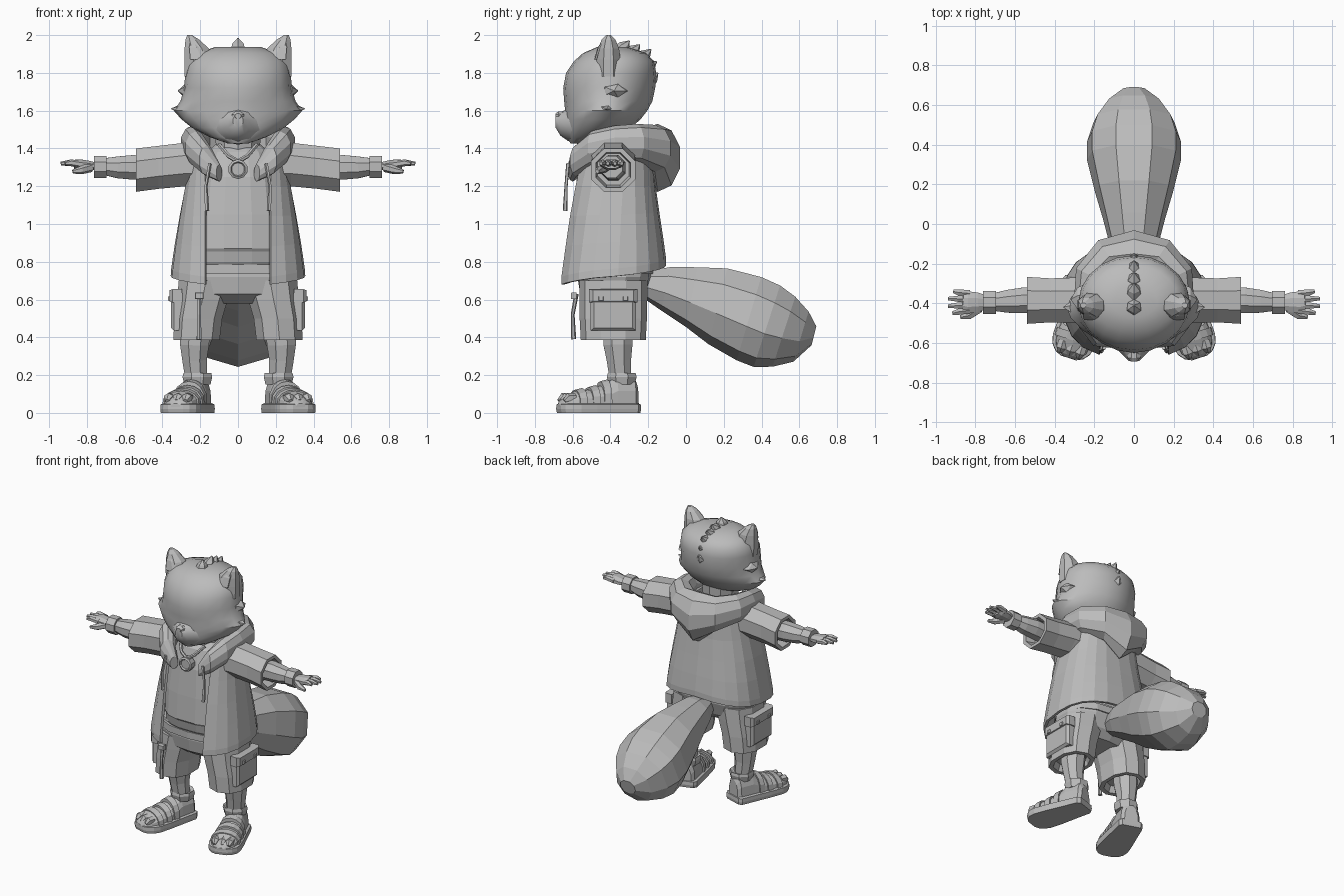
import bpy, bmesh, math
from mathutils import Vector

if "Cube" in bpy.data.objects:
    bpy.data.objects.remove(bpy.data.objects["Cube"])

grey = bpy.data.materials.new("plain grey")
grey.use_nodes = True
grey.diffuse_color = (0.5, 0.5, 0.5, 1)
grey.node_tree.nodes["Principled BSDF"].inputs["Base Color"].default_value = (0.5, 0.5, 0.5, 1)

X, Y, Z = Vector((1, 0, 0)), Vector((0, 1, 0)), Vector((0, 0, 1))


def section(c, u, v, a, b, n=10, p=1.0, phase=0.5):
    """Ring of n points round c; p below 1 is boxier, above 1 more pointed."""
    pts = []
    for i in range(n):
        t = math.tau * (i + phase) / n
        co, si = math.cos(t), math.sin(t)
        pts.append(Vector(c) + u * math.copysign(a * abs(co) ** p, co)
                   + v * math.copysign(b * abs(si) ** p, si))
    return pts


def loft(name, rings, mirror=False, closed=True, thick=0, smooth=0):
    bm = bmesh.new()
    rows = [[bm.verts.new(p) for p in r] for r in rings]
    n = len(rows[0])
    for lo, hi in zip(rows, rows[1:]):
        for i in range(n if closed else n - 1):
            j = (i + 1) % n
            bm.faces.new((lo[i], lo[j], hi[j], hi[i]))
    if closed:
        bm.faces.new(rows[0][::-1])
        bm.faces.new(rows[-1])
    bmesh.ops.recalc_face_normals(bm, faces=bm.faces)
    mesh = bpy.data.meshes.new(name)
    bm.to_mesh(mesh)
    bm.free()
    mesh.materials.append(grey)
    ob = bpy.data.objects.new(name, mesh)
    bpy.context.collection.objects.link(ob)
    if mirror:
        ob.modifiers.new("mirror", 'MIRROR').use_clip = True
    if thick:
        mod = ob.modifiers.new("thickness", 'SOLIDIFY')
        mod.thickness, mod.offset = thick, 0
    if smooth:
        bpy.ops.object.select_all(action='DESELECT')
        ob.select_set(True)
        bpy.context.view_layer.objects.active = ob
        bpy.ops.object.shade_smooth_by_angle(angle=math.radians(smooth))


def tube(name, pts, radii, n=6, mirror=False, flat=1.0):
    """Tapered limb along a path; flat squashes the section."""
    pts = [Vector(p) for p in pts]
    rings = []
    for i, p in enumerate(pts):
        d = (pts[min(i + 1, len(pts) - 1)] - pts[max(i - 1, 0)]).normalized()
        u = d.cross(Z if abs(d.z) < 0.8 else Y).normalized()
        rings.append(section(p, u, d.cross(u), radii[i], radii[i] * flat, n))
    loft(name, rings, mirror)


def stack(name, rows, n=12, p=0.85, **kw):
    """Horizontal rings given as z, half width, front y, back y."""
    loft(name, [section((0, (f + b) / 2, z), X, Y, w, (b - f) / 2, n, p)
                for z, w, f, b in rows], **kw)


def block(name, c, size, mirror=True, axis=X):
    """Box with a bevelled outer face."""
    u, v = (Y, Z) if axis == X else (X, Z)
    rings = [section(Vector(c) + axis * size[0] / 2 * e, u, v, size[1] * .707 * f, size[2] * .707 * f, 4)
             for e, f in ((-1, 1), (0.5, 1), (1, .85))]
    loft(name, rings, mirror)


# Head, narrow at the jaw and widest at the cheeks
loft("head", [section((0, (f + b) / 2, z), X, Y, w, (b - f) / 2, 20, p, 0) for z, w, f, b, p in
              ((1.425, .05, -.61, -.5, 1), (1.46, .15, -.63, -.39, 1.05), (1.51, .245, -.635, -.29, 1.15),
               (1.555, .3, -.64, -.24, 1.2), (1.6, .34, -.64, -.205, 1.25), (1.65, .305, -.645, -.178, 1.15),
               (1.72, .284, -.65, -.163, 1.05), (1.8, .28, -.635, -.158, 1), (1.86, .265, -.595, -.168, 1),
               (1.905, .22, -.545, -.21, 1), (1.937, .12, -.47, -.31, 1))], smooth=35)
loft("muzzle", [section((0, y, z), X, Z, a, b, 10) for y, z, a, b in
                ((-.56, 1.53, .17, .11), (-.625, 1.525, .095, .085), (-.665, 1.53, .055, .062),
                 (-.69, 1.545, .028, .035))], smooth=35)
loft("nose", [section((0, y, 1.572), X, Z, a, a * .75, 8) for y, a in
              ((-.64, .035), (-.675, .035), (-.692, .018))])
tube("neck", [(0, -.4, 1.36), (0, -.4, 1.54)], [.12, .13], 10)

# Ears, with hollowed fronts
loft("ear", [section(c, X, Y, a, b, 8) for c, a, b in
             (((.19, -.41, 1.78), .1, .07), ((.203, -.41, 1.87), .088, .068), ((.219, -.41, 1.93), .069, .06),
              ((.241, -.41, 1.975), .04, .04), ((.256, -.41, 2.0), .014, .014))], mirror=True)
loft("ear_hollow", [section(c, X, Y, a, .008, 5) for c, a in
                    (((.208, -.478, 1.87), .055), ((.23, -.46, 1.935), .035),
                     ((.25, -.43, 1.98), .008))], mirror=True)

# Cheek fur and the ridge of hair over the crown
for z, tip, y, r in ((1.595, .355, -.42, .07), (1.69, .318, -.38, .075)):
    tube("cheek_fur", [(.23, y, z + .015), (.285, y, z + .014), (tip, y, z + .015)],
         [r * 1.1, r * .8, .003], 5, True, .6)
for y, z, ty, tz in ((-.42, 1.92, -.41, 1.985), (-.35, 1.91, -.30, 1.97), (-.30, 1.89, -.245, 1.95),
                     (-.25, 1.86, -.185, 1.925), (-.22, 1.82, -.155, 1.86), (-.2, 1.76, -.148, 1.8)):
    tube("hair_tuft", [(0, y, z), (0, (y + ty) / 2, (z + tz) / 2), (0, ty, tz)], [.045, .034, .003], 6)

# Shirt
stack("shirt", [(.77, .24, -.57, -.22), (.8, .25, -.59, -.2), (.855, .25, -.602, -.2), (.87, .25, -.612, -.19),
                (1.05, .25, -.6, -.19), (1.25, .22, -.58, -.2), (1.38, .17, -.54, -.24),
                (1.43, .11, -.48, -.3)], n=16, p=.75)

# Open jacket, drawn as one half and mirrored
rows = []
for zf, zb, w, f, b in ((.68, .78, .348, -.67, -.115), (.72, .82, .345, -.67, -.115), (.88, .93, .325, -.65, -.13),
                        (1.04, 1.06, .3, -.63, -.15), (1.2, 1.2, .272, -.605, -.17),
                        (1.32, 1.34, .25, -.585, -.18), (1.41, 1.43, .17, -.52, -.23)):
    start = math.asin(min(.95, (.17 / w) ** (1 / .8)))
    row = []
    for i in range(10):
        t = start + (math.pi - start) * i / 9
        x = w * max(0, math.sin(t)) ** .8 if i < 9 else 0
        k = math.copysign(abs(math.cos(t)) ** .75, math.cos(t))
        row.append(Vector((x, (f + b) / 2 - (b - f) / 2 * k, zf + (zb - zf) * i / 9)))
    rows.append(row)
loft("jacket", rows, mirror=True, closed=False, thick=.018)

# Hood lying round the neck and hanging in a point behind
path = [((.10, -.6, 1.27), .03, .045), ((.165, -.58, 1.335), .055, .082), ((.222, -.50, 1.4), .062, .092),
        ((.24, -.38, 1.43), .065, .09), ((.22, -.26, 1.43), .085, .10), ((.125, -.165, 1.40), .105, .125),
        ((0, -.15, 1.35), .125, .18)]
rings = []
for c, a, b in path:
    out = Vector((c[0], (c[1] + .40) * .8, 0)).normalized() if c[0] else Y
    rings.append(section(c, out, Z, a, b, 10))
loft("hood", rings, mirror=True)

# Sleeves, open at the cuff
loft("sleeve", [section((x, -.385, z), Y, Z, a, b, 8) for x, z, a, b in
                ((.16, 1.31, .13, .12), (.28, 1.315, .125, .125), (.42, 1.3, .12, .123),
                 (.54, 1.285, .128, .124), (.54, 1.285, .1, .1), (.47, 1.29, .09, .09))], mirror=True)

# Arms, wristbands and hands
tube("forearm", [(.44, -.385, 1.295), (.56, -.385, 1.3), (.64, -.39, 1.3), (.72, -.395, 1.305)],
     [.07, .07, .062, .045], 8, True)
loft("wristband", [section((x, -.395, 1.303), Y, Z, r, r, 8) for x, r in
                   ((.695, .05), (.695, .063), (.762, .063), (.762, .045))], mirror=True)
tube("palm", [(.74, -.395, 1.305), (.79, -.395, 1.31), (.84, -.395, 1.315), (.865, -.393, 1.318)],
     [.036, .054, .06, .05], 8, True, .5)
for y, tip_x, tip_y in ((-.435, .915, -.45), (-.408, .938, -.414), (-.378, .938, -.376), (-.35, .91, -.34)):
    tube("finger", [(.83, y, 1.315), (.885, (y + tip_y) / 2, 1.324), (tip_x, tip_y, 1.32)],
         [.019, .018, .01], 6, True)
tube("thumb", [(.78, -.425, 1.3), (.83, -.46, 1.285), (.875, -.47, 1.278)], [.026, .022, .011], 6, True)

# Shorts
stack("shorts_hips", [(.58, .18, -.49, -.26), (.63, .29, -.56, -.21), (.72, .32, -.575, -.18),
                      (.80, .30, -.57, -.18)], n=14, p=.8)
stack("belt", [(.735, .315, -.59, -.17), (.785, .31, -.59, -.17)], n=14, p=.8)
loft("shorts_leg", [section((x, -.385, z), X, Y, a, b, 10, .85) for x, z, a, b in
                    ((.17, .70, .15, .18), (.188, .6, .14, .18), (.21, .5, .132, .178), (.22, .385, .128, .172),
                     (.22, .385, .1, .14), (.22, .43, .09, .12))], mirror=True)
block("cargo_pocket", (.325, -.385, .535), (.06, .24, .2))
block("pocket_flap", (.33, -.385, .62), (.065, .255, .07))
for y in (-.45, -.32):
    block("pocket_button", (.364, y, .605), (.012, .025, .025))

# Strap clipped to one leg
tube("strap", [(-.205, -.58, .63), (-.205, -.6, .52), (-.205, -.595, .39)], [.012, .01, .014], 6)
block("strap_clip", (-.205, -.595, .62), (.03, .045, .035), False, -Y)

# Lower legs
tube("lower_leg", [(.225, -.36, .45), (.23, -.36, .36), (.23, -.355, .28), (.22, -.345, .16)],
     [.085, .083, .07, .06], 8, True)

# Shoes, pointing a little outward
ahead = Vector((math.sin(.31), -math.cos(.31), 0))
side = Vector((ahead.y, -ahead.x, 0))
heel = Vector((.2, -.265, 0))
stations = [(0, .05, .16), (.02, .069, .2), (.12, .078, .2), (.17, .083, .155), (.25, .091, .125),
            (.34, .095, .115), (.385, .083, .095), (.415, .057, .07), (.43, .025, .05)]


def dome(s, w, h, grow=0):
    return [heel + ahead * s + side * (w + grow) * math.cos(t) + Z * (.03 + (h + grow - .03) * math.sin(t) ** .7)
            for t in [math.pi * i / 8 for i in range(9)]]


loft("shoe_upper", [dome(*s) for s in stations], mirror=True)
for s, w, h in ((.16, .08, .165), (.225, .087, .135), (.30, .092, .12)):
    loft("shoe_strap", [dome(s, w, h, .012), dome(s + .04, w, h - .01, .012)], mirror=True)
for off in (-.05, 0, .05):
    a = heel + ahead * .355 + side * off + Z * .078
    tube("toe", [a, a + ahead * .035, a + ahead * .058 - Z * .015], [.028, .028, .012], 6, True)
outline = [heel + ahead * (s * 1.02 - .008) + side * (w + .016) * k
           for k, part in ((1, stations), (-1, stations[::-1])) for s, w, h in part]
mid = heel + ahead * .2
loft("shoe_sole", [[mid + (p - mid) * k + Z * z for p in outline]
                   for z, k in ((0, .98), (.02, 1), (.045, .99), (.05, .9))], mirror=True)
loft("ankle_cuff", [section((.215, -.34, z), X, Y, a, a, 8) for z, a in
                    ((.15, .075), (.19, .085), (.21, .08), (.2, .06))], mirror=True)

# Tail, flat along the top and keeled below, from pairs of upper and lower points with a half width
rings = []
for yt, zt, yb, zb, w in ((-.22, .75, -.24, .62, .07), (-.08, .775, -.13, .545, .12), (.06, .775, 0, .46, .155),
                          (.22, .77, .12, .37, .195), (.4, .725, .27, .285, .235), (.5, .68, .36, .25, .235),
                          (.58, .62, .46, .25, .205), (.65, .54, .57, .275, .14), (.69, .46, .665, .36, .06)):
    top, low = Vector((0, yt, zt)), Vector((0, yb, zb))
    rings.append(section((top + low) / 2, X, (top - low) / 2, w * 1.02, 1.03, 9, .9, -.25))
loft("tail", rings)

# Hood cords and necklace
tube("hood_cord", [(.15, -.625, 1.32), (.17, -.635, 1.2), (.165, -.64, 1.07)], [.01, .009, .013], 5, True)
tube("necklace", [(0, -.6, 1.33), (.05, -.585, 1.36), (.1, -.53, 1.42)], [.012, .012, .012], 6, True)
loft("pendant", [section((0, y, 1.29), X, Z, r, r, 10) for y, r in
                 ((-.57, .05), (-.615, .052), (-.622, .04), (-.612, .034))])
